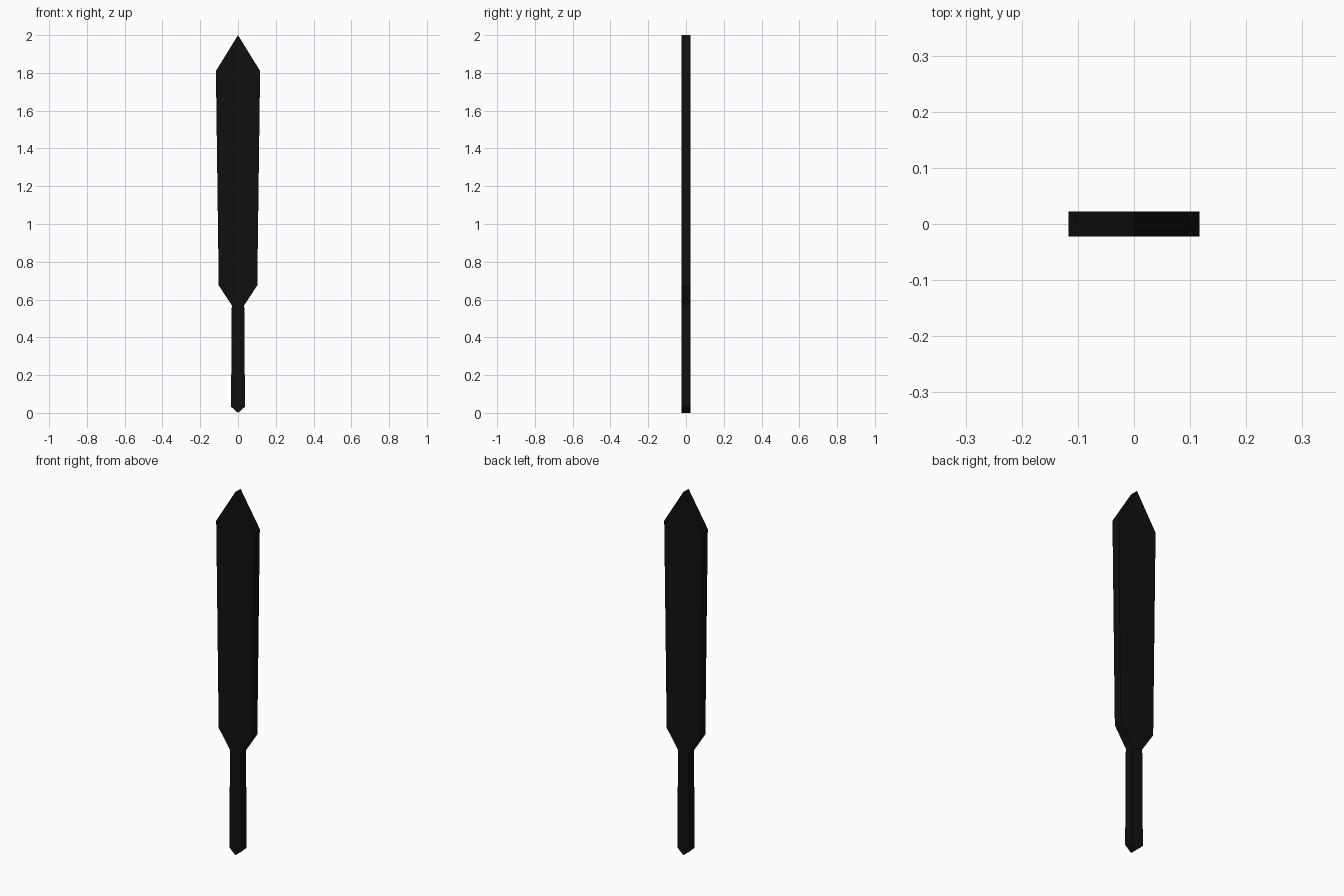
import bpy, bmesh
from mathutils import Vector

if "Cube" in bpy.data.objects:
    bpy.data.objects.remove(bpy.data.objects["Cube"])

HALF_THICK = 0.0225
JOINT_Z = 0.57

black = bpy.data.materials.new("black")
black.diffuse_color = (0.005, 0.005, 0.005, 1)
black.use_nodes = True
black.node_tree.nodes["Principled BSDF"].inputs["Base Color"].default_value = black.diffuse_color


def flat_part(name, right_side):
    """Mirror a right-hand outline (bottom to top), extrude it along y, leave the joint open."""
    left_side = [(-x, z) for x, z in reversed(right_side) if x > 0]
    bm = bmesh.new()
    outline = [bm.verts.new((x, -HALF_THICK, z)) for x, z in right_side + left_side]
    face = bm.faces.new(outline)
    result = bmesh.ops.extrude_face_region(bm, geom=[face], use_keep_orig=True)
    moved = [v for v in result["geom"] if isinstance(v, bmesh.types.BMVert)]
    bmesh.ops.translate(bm, verts=moved, vec=Vector((0, 2 * HALF_THICK, 0)))
    bmesh.ops.recalc_face_normals(bm, faces=bm.faces)
    joint = [f for f in bm.faces if all(abs(v.co.z - JOINT_Z) < 1e-5 for v in f.verts)]
    bmesh.ops.delete(bm, geom=joint, context='FACES_ONLY')
    mesh = bpy.data.meshes.new(name)
    bm.to_mesh(mesh)
    bm.free()
    mesh.materials.append(black)
    obj = bpy.data.objects.new(name, mesh)
    bpy.context.collection.objects.link(obj)
    return obj


# Pointed blade, widening towards the tip
flat_part("blade", [(0.033, JOINT_Z), (0.102, 0.675), (0.117, 1.81), (0, 2.0)])

# Narrow handle with a blunt pointed end
flat_part("handle", [(0, 0), (0.037, 0.033), (0.033, JOINT_Z)])
